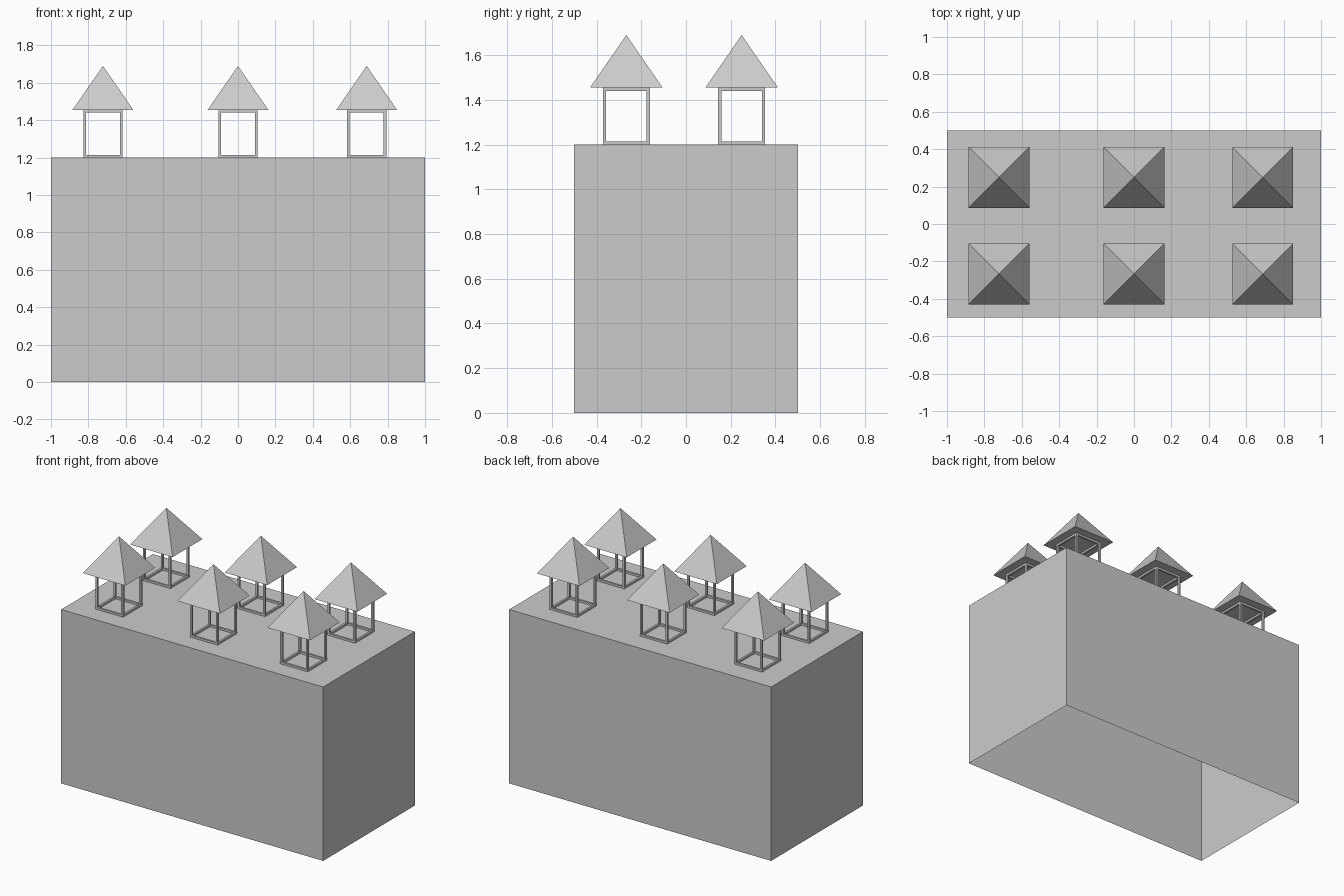
import bpy, bmesh
from math import sqrt, pi
from mathutils import Matrix, Vector

if "Cube" in bpy.data.objects:
    bpy.data.objects.remove(bpy.data.objects["Cube"])

BASE_TOP = 1.2        # top of the block
EAVE, PEAK = 1.455, 1.69
ROOF_HALF = 0.1625
FRAME_HALF = 0.105
BAR = 0.014


def finish(bm, name, loc=(0, 0, 0)):
    mesh = bpy.data.meshes.new(name)
    bm.to_mesh(mesh)
    bm.free()
    ob = bpy.data.objects.new(name, mesh)
    ob.location = loc
    bpy.context.collection.objects.link(ob)
    return ob


def add_box(bm, size, centre):
    m = Matrix.Translation(Vector(centre)) @ Matrix.Diagonal((*size, 1))
    return bmesh.ops.create_cube(bm, size=1, matrix=m)["verts"]


# Large block, open underneath
bm = bmesh.new()
add_box(bm, (2, 1, BASE_TOP), (0, 0, BASE_TOP / 2))
bm.normal_update()
bottom = [f for f in bm.faces if f.normal.z < -0.9]
bmesh.ops.delete(bm, geom=bottom, context="FACES_ONLY")
finish(bm, "base_block")


def pavilion(x, y, tag):
    # Open cage of thin square bars
    bm = bmesh.new()
    h = EAVE - BASE_TOP
    c = FRAME_HALF - BAR / 2
    inner = 2 * (FRAME_HALF - BAR)
    for s in (-1, 1):
        for z in (BAR / 2, h - BAR / 2):
            add_box(bm, (2 * FRAME_HALF, BAR, BAR), (0, s * c, z))
            add_box(bm, (BAR, inner, BAR), (s * c, 0, z))
        for t in (-1, 1):
            add_box(bm, (BAR, BAR, h - 2 * BAR), (s * c, t * c, h / 2))
    finish(bm, "frame_" + tag, (x, y, BASE_TOP))

    # Four-sided pyramid roof
    bm = bmesh.new()
    m = Matrix.Translation((0, 0, (PEAK - EAVE) / 2)) @ Matrix.Rotation(pi / 4, 4, "Z")
    bmesh.ops.create_cone(bm, cap_ends=True, segments=4, radius1=ROOF_HALF * sqrt(2),
                          radius2=0, depth=PEAK - EAVE, matrix=m)
    bmesh.ops.remove_doubles(bm, verts=bm.verts, dist=1e-5)
    finish(bm, "roof_" + tag, (x, y, EAVE))


# Two rows of three pavilions
for row, y in (("front", -0.267), ("back", 0.249)):
    for col, x in (("left", -0.722), ("middle", 0.0), ("right", 0.688)):
        pavilion(x, y, row + "_" + col)
